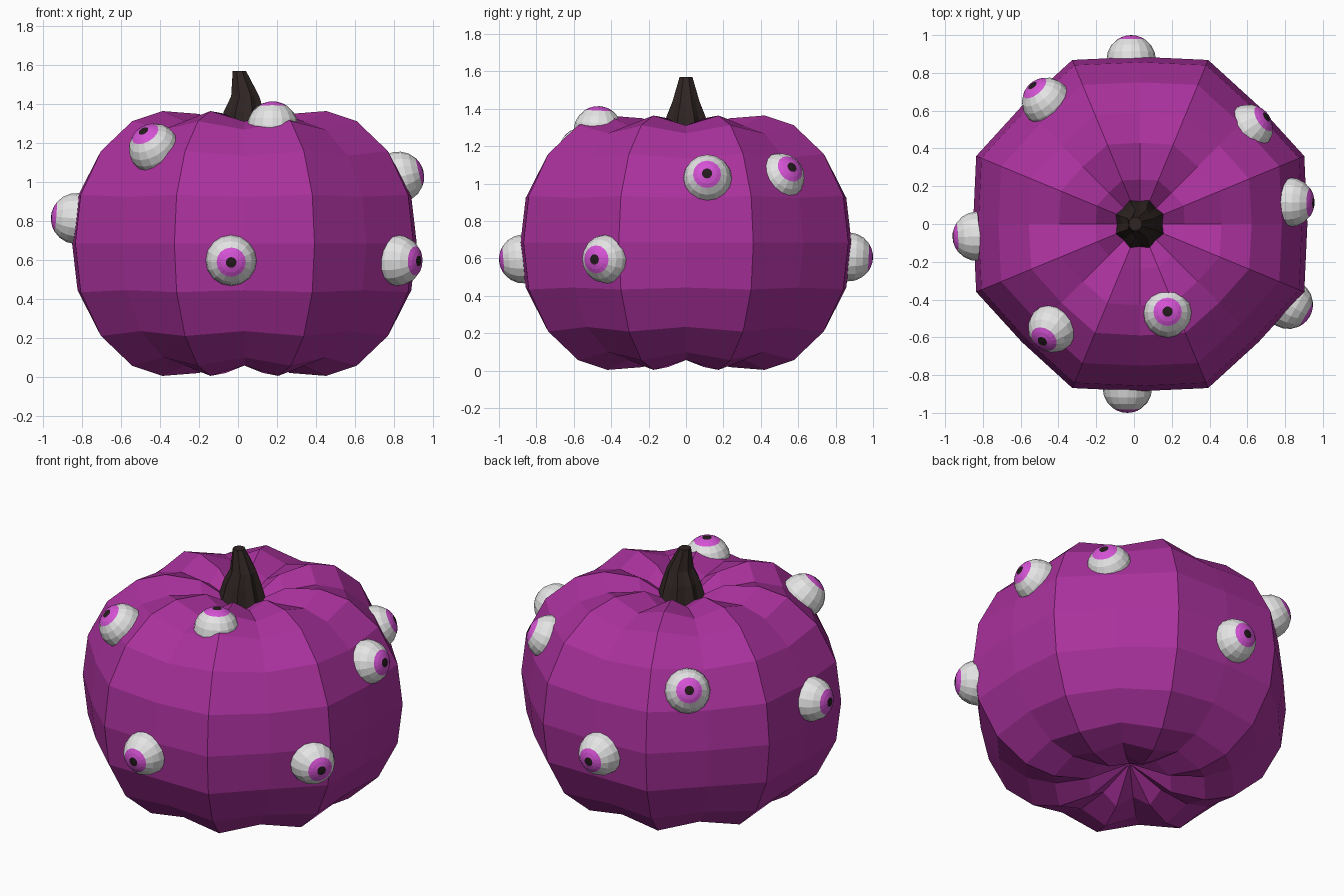
import bpy, math
from mathutils import Vector, Matrix

if "Cube" in bpy.data.objects:
    bpy.data.objects.remove(bpy.data.objects["Cube"])


def material(name, rgb):
    m = bpy.data.materials.new(name)
    m.diffuse_color = (*rgb, 1)
    m.use_nodes = True
    m.node_tree.nodes["Principled BSDF"].inputs["Base Color"].default_value = m.diffuse_color
    return m


PURPLE = material("purple_skin", (0.40, 0.031, 0.335))
BROWN = material("dark_stem", (0.028, 0.018, 0.017))
WHITE = material("eye_white", (0.78, 0.78, 0.78))
PINK = material("iris_pink", (0.66, 0.085, 0.66))
BLACK = material("pupil_black", (0.017, 0.010, 0.012))


def build(name, rings, bottom, top, mats, rule=None):
    """Skin equal-length rings from bottom to top, closing both ends at a point."""
    n = len(rings[0])
    verts = [bottom] + [p for ring in rings for p in ring] + [top]
    last = len(verts) - 1
    faces, bands = [], []
    for i in range(n):
        j = (i + 1) % n
        faces.append((0, 1 + j, 1 + i))
        bands.append(0)
        for k in range(len(rings) - 1):
            a, b = 1 + k * n, 1 + (k + 1) * n
            faces.append((a + i, a + j, b + j, b + i))
            bands.append(k + 1)
        a = 1 + (len(rings) - 1) * n
        faces.append((a + i, a + j, last))
        bands.append(len(rings))
    me = bpy.data.meshes.new(name)
    me.from_pydata(verts, [], faces)
    for m in mats:
        me.materials.append(m)
    if rule:
        for p, band in zip(me.polygons, bands):
            p.material_index = rule(band)
    ob = bpy.data.objects.new(name, me)
    bpy.context.collection.objects.link(ob)
    return ob


# Pumpkin body: eight ridges alternating with grooves, mirrored about its middle
CX, CZ = 0.033, 0.684
ridge = [(0.94, 0), (0.91, 0.25), (0.797, 0.475), (0.624, 0.628), (0.455, 0.68), (0.25, 0.665)]
groove = [(0.885, 0), (0.857, 0.24), (0.75, 0.45), (0.59, 0.585), (0.43, 0.627), (0.235, 0.605)]
levels = [(r, g, -1) for r, g in zip(ridge[:0:-1], groove[:0:-1])]
levels += [(r, g, 1) for r, g in zip(ridge, groove)]
rings = []
for r, g, side in levels:
    ring = []
    for i in range(16):
        rad, h = r if i % 2 else g
        a = i * math.pi / 8
        ring.append((CX + rad * math.cos(a), rad * math.sin(a), CZ + side * h))
    rings.append(ring)
build("pumpkin_body", rings, (CX, 0, CZ - 0.52), (CX, 0, CZ + 0.52), [PURPLE])

# Stem: fluted, tapering and leaning to the left
rings = []
for cx, z, rad, flute in [(0.03, 1.25, 0.145, 0.82), (0.03, 1.36, 0.112, 0.85),
                          (0.037, 1.44, 0.078, 0.88), (0.007, 1.57, 0.036, 0.95)]:
    rings.append([(cx + rad * (1 if i % 2 else flute) * math.cos(i * math.pi / 8),
                   rad * (1 if i % 2 else flute) * math.sin(i * math.pi / 8), z)
                  for i in range(16)])
build("stem", rings, (0.03, 0, 1.25), (0.007, 0, 1.57), [BROWN])

# Eyeballs: centre and gaze direction; iris and pupil are polar caps
R = 0.131
ANGLES = [160, 140, 120, 105, 90, 72, 54, 35, 24, 12]
eyes = {
    "front_eye": ((-0.035, -0.869, 0.597), (0, -1, -0.08)),
    "back_eye": ((-0.015, 0.869, 0.608), (0, 1, -0.05)),
    "left_eye": ((-0.83, -0.065, 0.812), (-1, -0.05, 0.08)),
    "right_eye": ((0.825, 0.115, 1.025), (0.97, -0.02, 0.23)),
    "front_right_eye": ((0.817, -0.425, 0.597), (0.86, -0.5, -0.02)),
    "front_left_eye": ((-0.43, -0.55, 1.17), (-0.43, -0.55, 0.71)),
    "top_eye": ((0.178, -0.47, 1.283), (0, 0.05, 1)),
    "back_right_eye": ((0.605, 0.503, 1.032), (0.73, 0.48, 0.42)),
    "back_left_eye": ((-0.463, 0.645, 1.035), (-0.57, 0.68, 0.43)),
}
for name, (centre, gaze) in eyes.items():
    rings = [[(R * math.sin(math.radians(t)) * math.cos(i * math.pi / 8),
               R * math.sin(math.radians(t)) * math.sin(i * math.pi / 8),
               R * math.cos(math.radians(t))) for i in range(16)] for t in ANGLES]
    eye = build(name, rings, (0, 0, -R), (0, 0, R), [WHITE, PINK, BLACK],
                lambda band: 2 if band == 10 else 1 if band >= 8 else 0)
    turn = Vector(gaze).to_track_quat('Z', 'Y').to_matrix().to_4x4()
    eye.data.transform(Matrix.Translation(centre) @ turn)
